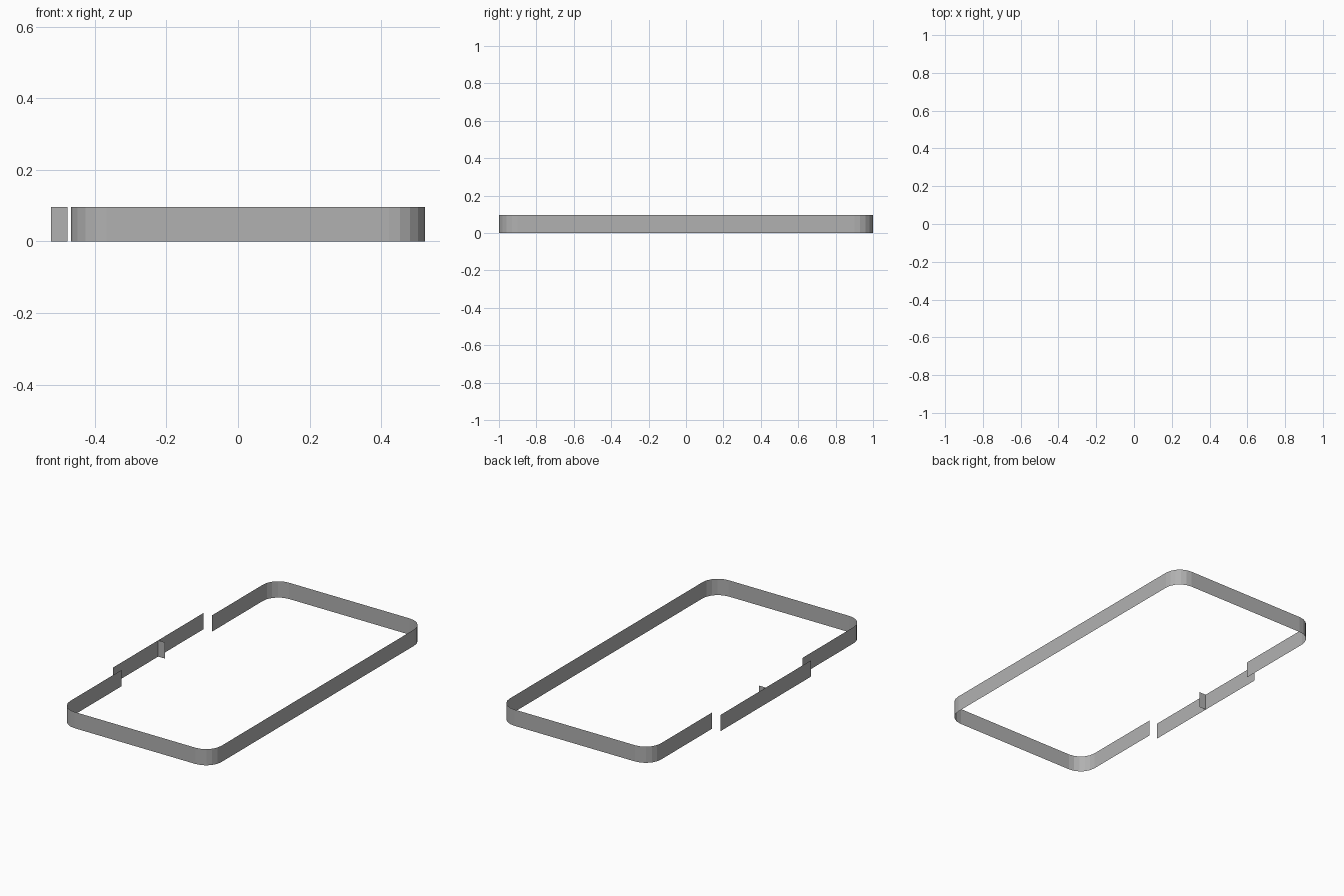
import bpy, bmesh, math

if "Cube" in bpy.data.objects:
    bpy.data.objects.remove(bpy.data.objects["Cube"])

HEIGHT = 0.096
LEFT, RIGHT, OUTER = -0.467, 0.522, -0.522   # wall planes in x
RADIUS, SEGMENTS = 0.1, 5
GAP = 0.422                                  # half length of the side opening

# Darker grey for every wall
grey = bpy.data.materials.new("dark_grey")
grey.diffuse_color = (0.44, 0.44, 0.44, 1)
grey.use_nodes = True
grey.node_tree.nodes["Principled BSDF"].inputs["Base Color"].default_value = grey.diffuse_color


def wall(name, path):
    """Raise an open plan path into a thin upright strip of separate flat panels."""
    bm = bmesh.new()
    lower = [bm.verts.new((x, y, 0)) for x, y in path]
    upper = [bm.verts.new((x, y, HEIGHT)) for x, y in path]
    for i in range(len(path) - 1):
        bm.faces.new((lower[i], lower[i + 1], upper[i + 1], upper[i]))
    # Crisp seams between the panels
    bmesh.ops.split_edges(bm, edges=[e for e in bm.edges if len(e.link_faces) == 2])
    mesh = bpy.data.meshes.new(name)
    bm.to_mesh(mesh)
    bm.free()
    mesh.materials.append(grey)
    obj = bpy.data.objects.new(name, mesh)
    bpy.context.collection.objects.link(obj)
    return obj


def corner(cx, cy, start):
    """Faceted quarter turn, anticlockwise from the start angle."""
    return [(cx + RADIUS * math.cos(math.radians(start + 90 * i / SEGMENTS)),
             cy + RADIUS * math.sin(math.radians(start + 90 * i / SEGMENTS)))
            for i in range(SEGMENTS + 1)]


# Main perimeter, open along the middle of the left side
x0, x1, y1 = LEFT + RADIUS, RIGHT - RADIUS, 1 - RADIUS
perimeter = [(LEFT, -GAP)]
for cx, cy, start in ((x0, -y1, 180), (x1, -y1, 270), (x1, y1, 0), (x0, y1, 90)):
    perimeter += corner(cx, cy, start)
perimeter.append((LEFT, GAP))
wall("perimeter_wall", perimeter)

# Offset wall standing outside the opening
wall("offset_wall", [(OUTER, GAP), (OUTER, -GAP)])

# Short fin on the inside of the offset wall
wall("inner_fin", [(OUTER, 0), (-0.477, 0)])
